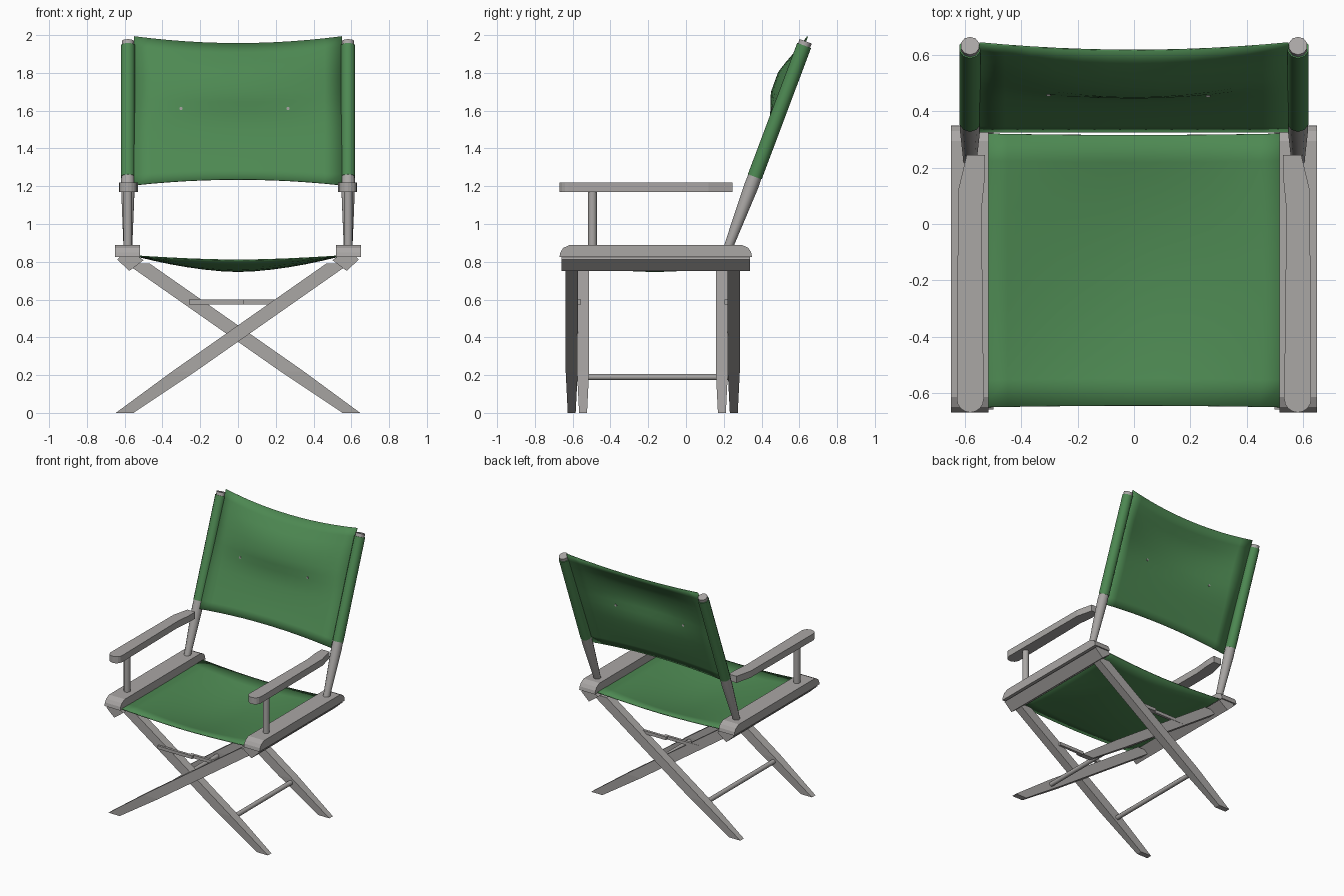
import bpy, bmesh, math
from mathutils import Vector

if "Cube" in bpy.data.objects:
    bpy.data.objects.remove(bpy.data.objects["Cube"])


def material(name, rgb):
    m = bpy.data.materials.new(name)
    m.diffuse_color = (*rgb, 1)
    m.use_nodes = True
    m.node_tree.nodes["Principled BSDF"].inputs["Base Color"].default_value = m.diffuse_color
    return m


WOOD = material("grey wood", (0.40, 0.385, 0.375))
CLOTH = material("green canvas", (0.075, 0.25, 0.085))


def finish(name, bm, mat, smooth=False):
    bmesh.ops.recalc_face_normals(bm, faces=bm.faces)
    me = bpy.data.meshes.new(name)
    bm.to_mesh(me)
    bm.free()
    me.materials.append(mat)
    ob = bpy.data.objects.new(name, me)
    bpy.context.collection.objects.link(ob)
    if smooth:
        bpy.ops.object.select_all(action='DESELECT')
        ob.select_set(True)
        bpy.context.view_layer.objects.active = ob
        bpy.ops.object.shade_smooth_by_angle(angle=math.radians(50))
    return ob


def loft(name, rings, mat, smooth=False):
    """Closed solid through matching rings of points."""
    bm = bmesh.new()
    vs = [[bm.verts.new(p) for p in r] for r in rings]
    n = len(vs[0])
    for a, b in zip(vs, vs[1:]):
        for i in range(n):
            bm.faces.new((a[i], a[(i + 1) % n], b[(i + 1) % n], b[i]))
    bm.faces.new(vs[0])
    bm.faces.new(vs[-1])
    return finish(name, bm, mat, smooth)


def rod(name, stations, mat, sides=10):
    """Round bar through (point, radius) stations on a straight line."""
    d = (Vector(stations[-1][0]) - Vector(stations[0][0])).normalized()
    q = d.to_track_quat('Z', 'Y')
    rings = []
    for p, r in stations:
        rings.append([Vector(p) + q @ Vector((r * math.cos(t), r * math.sin(t), 0))
                      for t in [2 * math.pi * (i + 0.5) / sides for i in range(sides)]])
    return loft(name, rings, mat, True)


def sheet(name, f, nu, nv, mat):
    """Thin cloth from a surface function f(u, v), both 0..1."""
    bm = bmesh.new()
    g = [[bm.verts.new(f(i / nu, j / nv)) for j in range(nv + 1)] for i in range(nu + 1)]
    for i in range(nu):
        for j in range(nv):
            bm.faces.new((g[i][j], g[i + 1][j], g[i + 1][j + 1], g[i][j + 1]))
    ob = finish(name, bm, mat, True)
    s = ob.modifiers.new("thickness", 'SOLIDIFY')
    s.thickness = 0.006
    s.offset = 0
    return ob


def post_y(z):
    return 0.225 + (z - 0.88) * 0.376


for sx, side in ((-1, "left"), (1, "right")):
    # seat rail with rounded upper ends
    prof = [(-0.67, 0.825), (-0.665, 0.85), (-0.65, 0.873), (-0.615, 0.89),
            (0.295, 0.89), (0.33, 0.873), (0.345, 0.85), (0.35, 0.825)]
    loft(side + "_seat_rail", [[(sx * x, y, z) for y, z in prof] for x in (0.518, 0.65)], WOOD)

    # angled bar under the rail that joins the leg tops
    bar = [(0.64, 0.812), (0.575, 0.752), (0.50, 0.808), (0.53, 0.83), (0.62, 0.83)]
    loft(side + "_under_bar", [[(sx * x, y, z) for x, z in bar] for y in (-0.66, 0.34)], WOOD)

    # armrest: rounded front, tapered back
    arc = [(0.582 + 0.048 * math.cos(t), -0.622 + 0.048 * math.sin(t))
           for t in [math.pi + math.pi * i / 8 for i in range(9)]]
    outline = arc + [(0.625, 0.12), (0.595, 0.245), (0.53, 0.245), (0.53, 0.17), (0.542, 0.05)]
    loft(side + "_armrest", [[(sx * x, y, z) for x, y in outline] for z in (1.17, 1.22)], WOOD)
    rod(side + "_arm_support", [((sx * 0.583, -0.495, z), 0.024) for z in (0.88, 1.18)], WOOD)

    # leaning back post and its canvas sleeve
    rod(side + "_back_post", [((sx * 0.583, post_y(z), z), r) for z, r in
                              ((0.87, 0.024), (1.2, 0.038), (1.27, 0.036), (1.967, 0.034))], WOOD)
    rod(side + "_back_sleeve", [((sx * 0.583, post_y(z), z), 0.039) for z in (1.25, 1.945)], CLOTH)

    # crossing legs; one pair sits inside the other
    for end, yc in (("front", -0.545 if sx > 0 else -0.605), ("rear", 0.19 if sx > 0 else 0.253)):
        rings = []
        for z, hx, hy in ((0, 0.047, 0.021), (0.22, 0.062, 0.032), (0.79, 0.062, 0.032)):
            xc = 0.6 - z / 0.7
            rings.append([(sx * (xc + a * hx), yc + b * hy, z)
                          for a, b in ((-1, -1), (1, -1), (1, 1), (-1, 1))])
        loft(f"{end}_leg_foot_{side}", rings, WOOD)

    # low rod between front and rear leg
    ya, yb = (-0.53, 0.18) if sx > 0 else (-0.59, 0.24)
    rod(side + "_low_stretcher", [((sx * 0.33, y, 0.19), 0.017) for y in (ya, yb)], WOOD)

    # folding links across the leg pairs, meeting near the middle
    for end, y in (("front", -0.575), ("rear", 0.222)):
        xs = (-0.26, 0.03) if sx < 0 else (0.0, 0.21)
        yo = y + sx * 0.008
        loft(f"{end}_{side}_link", [[(x, yo + b, 0.587 + c) for b, c in
             ((-0.01, -0.012), (0.01, -0.012), (0.01, 0.012), (-0.01, 0.012))] for x in xs], WOOD)


# seat canvas, sagging in the middle
def seat(u, v):
    x, t = (2 * u - 1) * 0.54, 2 * v - 1
    sag = (1 - abs(2 * u - 1) ** 1.7) * (0.022 + 0.06 * (1 - t * t))
    return (x, -0.165 + t * (0.487 - 0.006 * (1 - (2 * u - 1) ** 2)), 0.831 - sag)


sheet("seat", seat, 12, 10, CLOTH)

BULGE = [(0, 0.03), (0.2, 0.022), (0.4, 0.025), (0.5, 0.045), (0.63, 0.08), (0.8, 0.082), (1, 0.012)]


# back canvas, pushed forward in its upper half
def back(u, v):
    s = 2 * u - 1
    lo, hi = 1.205 + 0.03 * (1 - s * s), 1.993 - 0.037 * (1 - s * s)
    z = lo + (hi - lo) * v
    for (a, p), (b, q) in zip(BULGE, BULGE[1:]):
        if v <= b + 1e-6:
            depth = p + (q - p) * (v - a) / (b - a)
            break
    edge = 0.02 * (1 - v)
    return (s * 0.55, post_y(z) - edge * s * s - depth * (1 - s * s), z)


sheet("backrest", back, 12, 14, CLOTH)

# two small studs on the back canvas
for u in (0.225, 0.74):
    p = back(u, 0.52)
    rod("back_stud", [((p[0], p[1] + d, p[2]), 0.009) for d in (-0.007, 0.007)], WOOD, 8)
